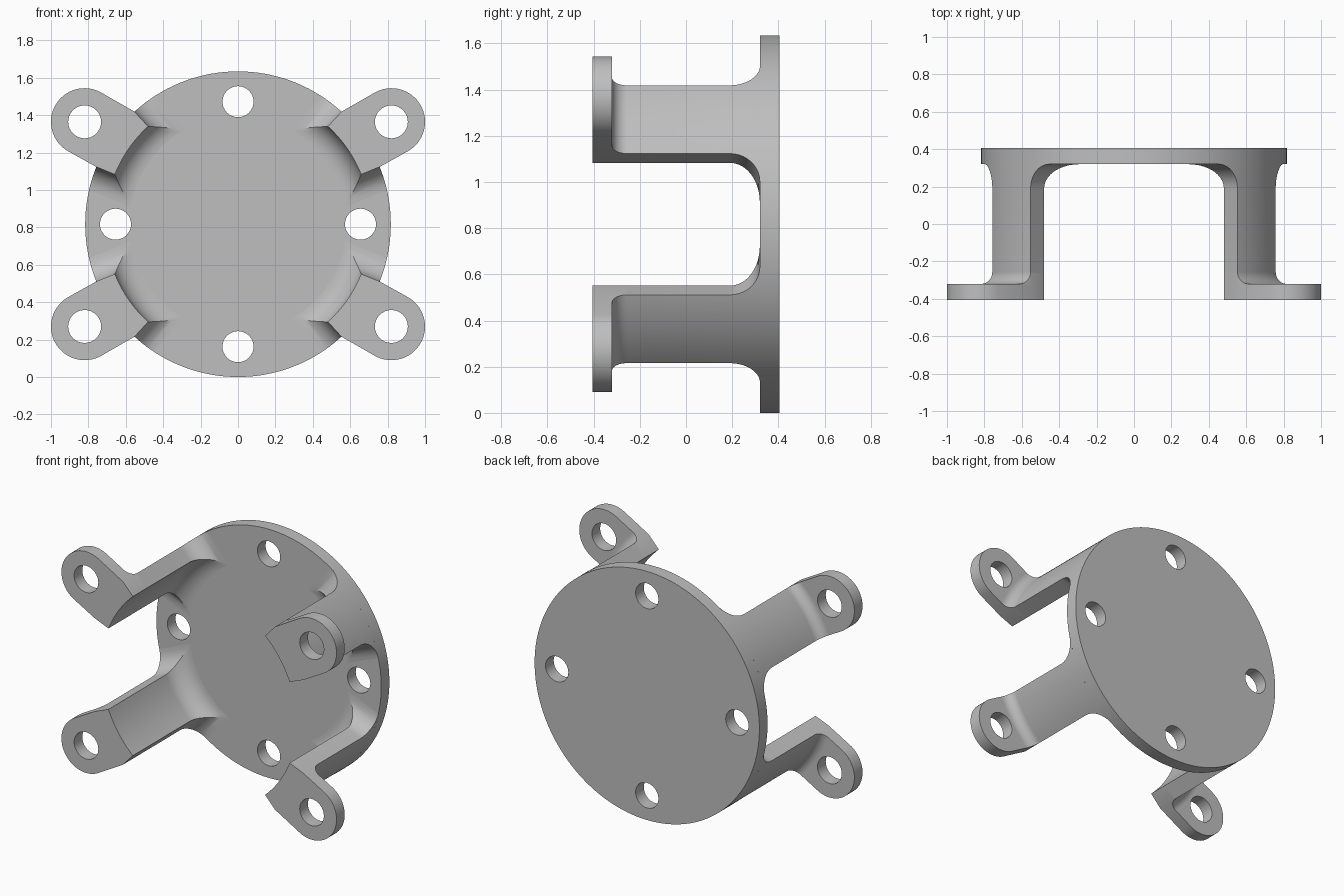
import bpy
import bmesh
from math import sin, cos, asin, atan2, hypot, pi, radians

if "Cube" in bpy.data.objects:
    bpy.data.objects.remove(bpy.data.objects["Cube"], do_unlink=True)

# Main dimensions
R, INNER = 0.817, 0.71              # disc radius, inner radius of the posts
LO, HI = radians(22), radians(47.4)  # angular span of one post
FRONT, BACK, THICK = -0.405, 0.405, 0.085
LUG, LUG_R, LUG_HOLE = (0.82, 0.547), 0.18, 0.088
BASE_F, LUG_F = 0.13, 0.065         # fillet radii at disc and lug

grey = bpy.data.materials.new("light_grey")
grey.use_nodes = True
colour = (0.52, 0.52, 0.52, 1)
grey.diffuse_color = colour
grey.node_tree.nodes["Principled BSDF"].inputs["Base Color"].default_value = colour


def polar(r, a, centre=(0, 0)):
    return (centre[0] + r * cos(a), centre[1] + r * sin(a))


def arc(r, a0, a1, n, centre=(0, 0)):
    return [polar(r, a0 + (a1 - a0) * i / n, centre) for i in range(n + 1)]


def circle(r, n, centre=(0, 0)):
    return arc(r, 0, 2 * pi, n, centre)[:-1]


def loft(bm, slices):
    """Join (outline, y) slices with quads."""
    rings = [[bm.verts.new((x, y, z)) for x, z in pts] for pts, y in slices]
    for a, b in zip(rings, rings[1:]):
        for i in range(len(a)):
            j = (i + 1) % len(a)
            bm.faces.new((a[i], a[j], b[j], b[i]))
    return rings


def plate(bm, outlines, y0, y1):
    """Flat plate from an outer outline and its holes."""
    walls = [loft(bm, [(pts, y0), (pts, y1)]) for pts in outlines]
    for end in (0, 1):
        edges = []
        for rings in walls:
            ring = rings[end]
            edges += [bm.edges.get((ring[i - 1], ring[i])) for i in range(len(ring))]
        bmesh.ops.triangle_fill(bm, edges=edges, use_beauty=True, normal=(0, 1, 0))


def finish(bm, name):
    bmesh.ops.remove_doubles(bm, verts=bm.verts[:], dist=1e-5)
    bmesh.ops.recalc_face_normals(bm, faces=bm.faces[:])
    mesh = bpy.data.meshes.new(name)
    bm.to_mesh(mesh)
    bm.free()
    mesh.materials.append(grey)
    ob = bpy.data.objects.new(name, mesh)
    ob.location.z = R
    bpy.context.collection.objects.link(ob)
    bpy.ops.object.select_all(action="DESELECT")
    ob.select_set(True)
    bpy.context.view_layer.objects.active = ob
    bpy.ops.object.shade_smooth_by_angle(angle=radians(30))
    return ob


def mirror(ob):
    mod = ob.modifiers.new("mirror", "MIRROR")
    mod.use_axis = (True, False, True)


# Round mounting disc with four bolt holes
bm = bmesh.new()
holes = [circle(0.083, 32, polar(0.655, k * pi / 2)) for k in range(4)]
plate(bm, [circle(R, 144)] + holes, BACK - THICK, BACK)
finish(bm, "mounting_disc")


# Direction of the lug edge leaving a post corner, tangent to the lug circle
def tangent(corner, side):
    dx, dz = LUG[0] - corner[0], LUG[1] - corner[1]
    return atan2(dz, dx) + side * asin(LUG_R / hypot(dx, dz))


low, high = polar(R, LO), polar(R, HI)
low_dir, high_dir = tangent(low, -1), tangent(high, 1)

# Rounded lugs with one hole each
bm = bmesh.new()
outline = (arc(INNER, HI, LO, 16) + [low]
           + arc(LUG_R, low_dir - pi / 2, high_dir + pi / 2, 32, LUG) + [high])
plate(bm, [outline, circle(LUG_HOLE, 32, LUG)], FRONT, FRONT + THICK)
mirror(finish(bm, "lugs"))


# Post section: d widens it at the disc, e pushes the outside along the lug
def section(d, e):
    r = INNER - d
    pts = arc(r, LO - asin(d / r), HI + asin(d / r), 16)
    grow = asin(d / R)
    c_high, c_low = polar(R, HI + grow), polar(R, LO - grow)
    p, q = polar(e, high_dir, c_high), polar(e, low_dir, c_low)
    rp, ap, rq, aq = hypot(*p), atan2(p[1], p[0]), hypot(*q), atan2(q[1], q[0])
    outer = [polar(rp + (rq - rp) * i / 16, ap + (aq - ap) * i / 16) for i in range(17)]
    return pts + [c_high] + outer + [c_low]


# Curved posts with fillets at both ends
bm = bmesh.new()
steps = [k * pi / 20 for k in range(11)]
slices = [(section(0, LUG_F * (1 - cos(t))), FRONT + THICK + LUG_F * (1 - sin(t)))
          for t in reversed(steps)]
slices += [(section(BASE_F * (1 - cos(t)), 0), BACK - THICK - BASE_F * (1 - sin(t)))
           for t in steps]
loft(bm, slices)
mirror(finish(bm, "posts"))
